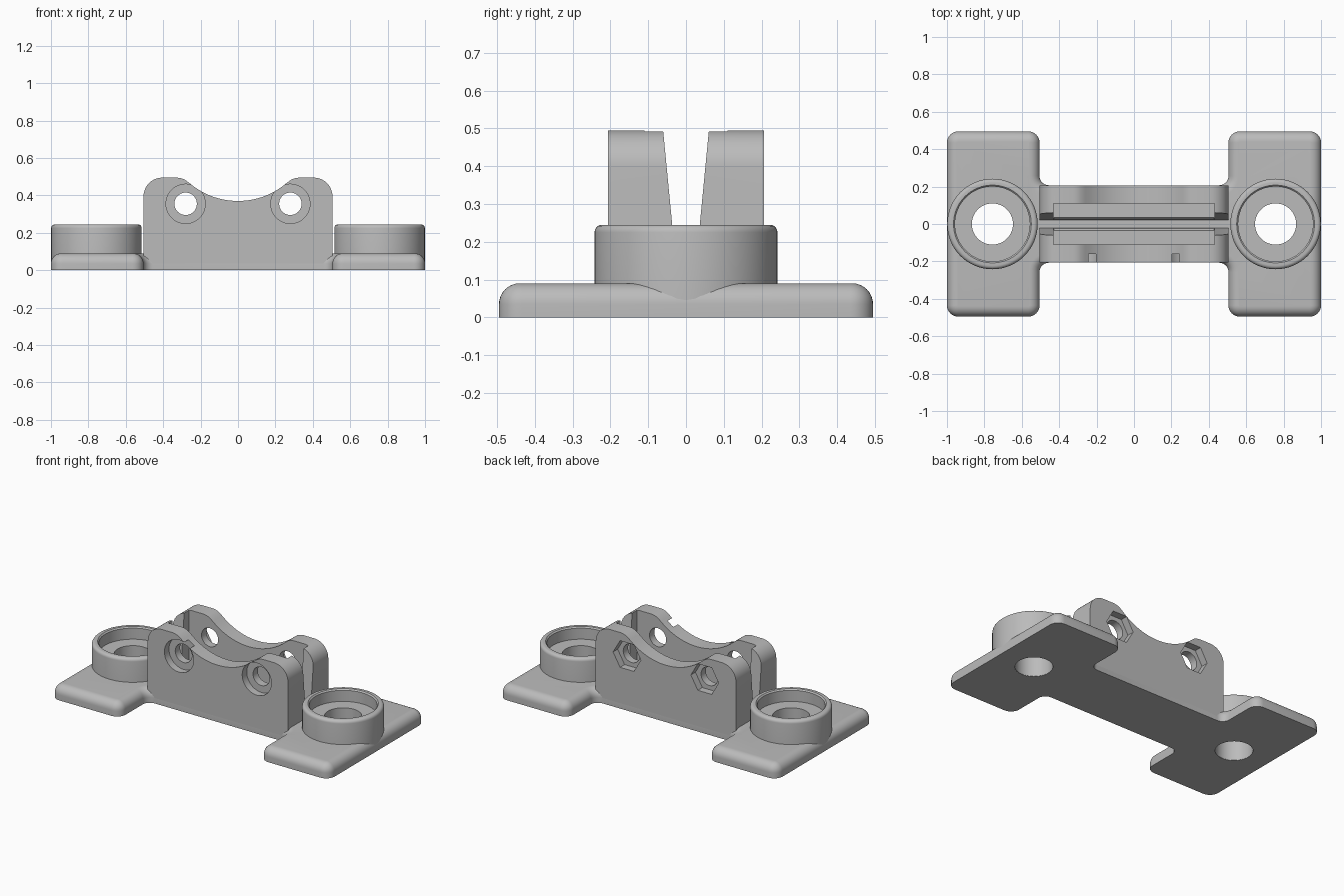
import bpy, bmesh
from math import sin, cos, pi, sqrt, radians

old = bpy.data.objects.get("Cube")
if old:
    bpy.data.objects.remove(old, do_unlink=True)

grey = bpy.data.materials.new("light grey plastic")
grey.use_nodes = True
grey.diffuse_color = (0.5, 0.5, 0.5, 1)
grey.node_tree.nodes["Principled BSDF"].inputs["Base Color"].default_value = (0.5, 0.5, 0.5, 1)


def loft(name, loops, ring=False):
    """Skin a stack of equal loops; cap the ends, or join last to first."""
    bm = bmesh.new()
    rows = [[bm.verts.new(p) for p in loop] for loop in loops]
    n = len(rows[0])
    pairs = list(zip(rows, rows[1:])) + ([(rows[-1], rows[0])] if ring else [])
    for a, b in pairs:
        for i in range(n):
            j = (i + 1) % n
            bm.faces.new((a[i], a[j], b[j], b[i]))
    if not ring:
        bm.faces.new(rows[0])
        bm.faces.new(rows[-1])
    bmesh.ops.recalc_face_normals(bm, faces=bm.faces)
    mesh = bpy.data.meshes.new(name)
    bm.to_mesh(mesh)
    bm.free()
    mesh.materials.append(grey)
    obj = bpy.data.objects.new(name, mesh)
    bpy.context.collection.objects.link(obj)
    return obj


def along_x(name, pts, a, b):
    return loft(name, [[(x, u, v) for u, v in pts] for x in (a, b)])


def along_y(name, pts, a, b):
    return loft(name, [[(u, y, v) for u, v in pts] for y in (a, b)])


def arc(cx, cy, r, a0, a1, n=8):
    angles = [radians(a0 + (a1 - a0) * i / n) for i in range(n + 1)]
    return [(cx + r * cos(t), cy + r * sin(t)) for t in angles]


def circle(cx, cy, r, n=48):
    return arc(cx, cy, r, 0, 360, n)[:-1]


def cut(obj, cutters):
    for c in cutters:
        c.hide_render = True
        mod = obj.modifiers.new("cut", 'BOOLEAN')
        mod.operation, mod.solver, mod.object = 'DIFFERENCE', 'EXACT', c
        bpy.context.view_layer.objects.active = obj
        bpy.ops.object.modifier_apply(modifier=mod.name)
        bpy.data.objects.remove(c, do_unlink=True)


def smooth(obj):
    bpy.ops.object.select_all(action='DESELECT')
    obj.select_set(True)
    bpy.context.view_layer.objects.active = obj
    bpy.ops.object.shade_smooth_by_angle(angle=radians(32))


CUP_X, HOLE_R = 0.757, 0.11
PLATE_H, ROUND = 0.09, 0.055


def plate_outline(d):
    """H-shaped plan, shrunk inward by d, with rounded corners."""
    quarter = (arc(0.94, 0.435, 0.06 - d, 0, 90)
               + arc(0.565, 0.435, 0.06 - d, 90, 180)
               + arc(0.455, 0.257, 0.05 + d, 0, -90))
    half = quarter + [(-x, y) for x, y in reversed(quarter)]
    return half + [(-x, -y) for x, y in half]


# Base plate: two feet joined by a bar, with a rounded upper edge
levels = [(0, 0)]
for i in range(9):
    t = i / 8 * pi / 2
    levels.append((ROUND * (1 - cos(t)), PLATE_H - ROUND + ROUND * sin(t)))
plate = loft("base_plate", [[(x, y, z) for x, y in plate_outline(d)] for d, z in levels])
cut(plate, [loft("hole_cutter", [[(x, y, z) for x, y in circle(s * CUP_X, 0, HOLE_R + 0.002)]
                                 for z in (-0.1, 0.3)]) for s in (-1, 1)])
smooth(plate)

# Round cups with a stepped bore
cup_profile = ([(HOLE_R, 0.001), (0.242, 0.001)]
               + arc(0.222, 0.225, 0.02, 0, 90, 5)
               + [(0.208, 0.245), (0.2, 0.237), (0.2, 0.165), (HOLE_R, 0.165)])
for s, side in ((1, "left"), (-1, "right")):
    cup = loft(side + "_cup", [[(x, y, z) for x, y in circle(s * CUP_X, 0, r, 64)]
                               for r, z in cup_profile], ring=True)
    smooth(cup)

# Saddle-shaped clamp walls
HALF, TOP, DIP, SADDLE_R = 0.505, 0.495, 0.37, 0.4
right_edge = [(HALF, 0.0005)] + arc(HALF - 0.1, TOP - 0.1, 0.1, 0, 90, 10)
right_edge += [(0.325, TOP), (0.305, 0.492), (0.285, 0.485)]
for i in range(12, 0, -1):
    x = 0.26 * i / 12
    right_edge.append((x, DIP + SADDLE_R - sqrt(SADDLE_R ** 2 - x * x)))
profile = right_edge + [(0, DIP)] + [(-x, z) for x, z in reversed(right_edge)]
WALL_Y = 0.207
walls = along_y("clamp_walls", profile, -WALL_Y, WALL_Y)

# Tapered slot, wide pocket and rounded floor groove between the walls
FLOOR = 0.12
cutters = [
    along_x("slot", [(-0.022, 0.095), (0.022, 0.095), (0.063, 0.52), (-0.063, 0.52)], -0.6, 0.6),
    along_x("pocket", [(-0.11, FLOOR), (0.11, FLOOR), (0.11, 0.6), (-0.11, 0.6)], -0.43, 0.43),
    along_x("groove", circle(0, FLOOR + 0.012, 0.036, 24), -0.428, 0.428),
]
# Bolt holes, round head recesses at the front, six-sided nut recesses behind
for s in (-1, 1):
    bx, bz = s * 0.28, 0.355
    cutters += [
        along_y("bolt_hole", circle(bx, bz, 0.06, 40), -0.3, 0.3),
        along_y("head_recess", circle(bx, bz, 0.105), -0.3, -0.16),
        along_y("nut_recess", circle(bx, bz, 0.1, 6), 0.16, 0.3),
    ]
cut(walls, cutters)
smooth(walls)
